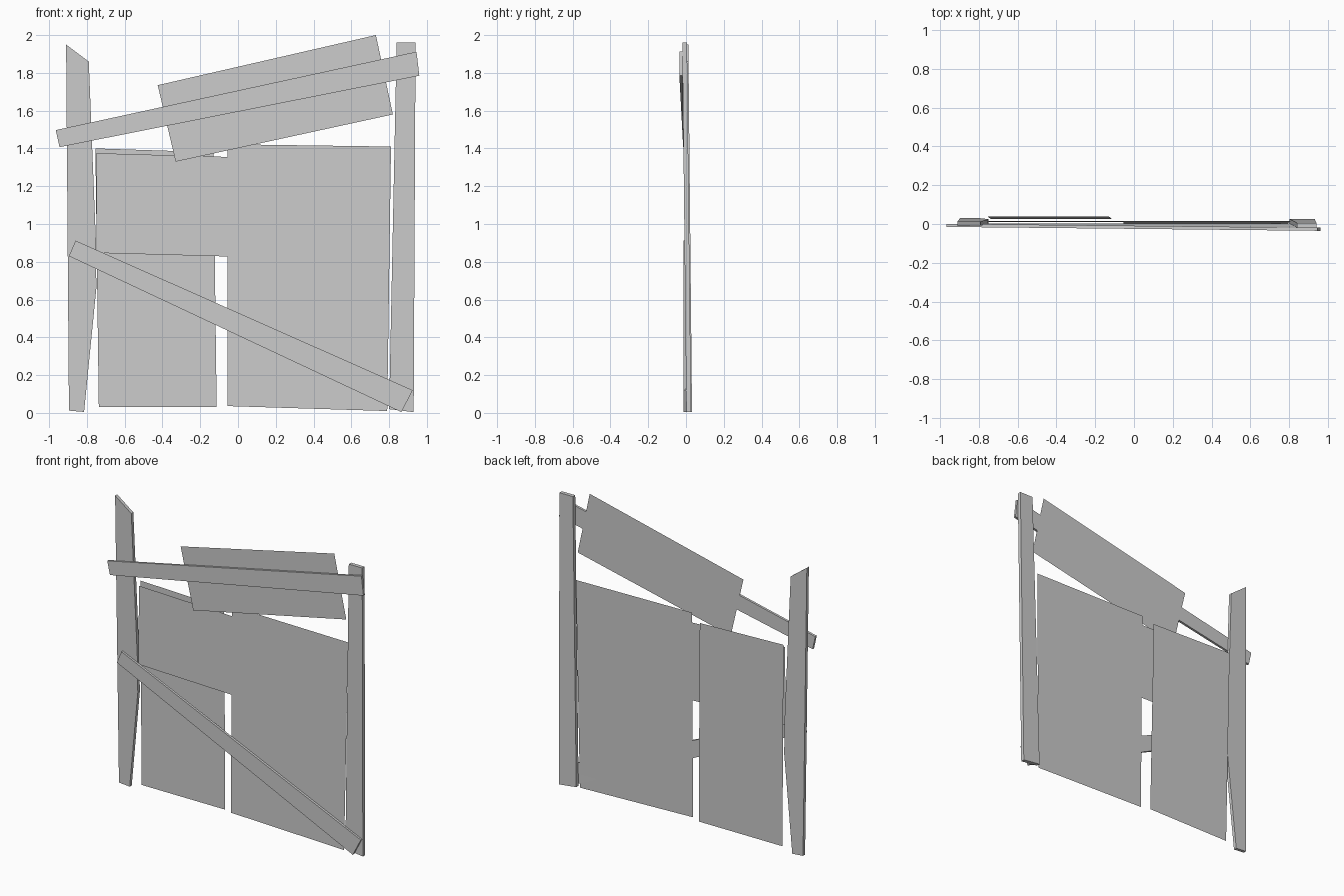
import bpy, bmesh
from mathutils import Vector

if "Cube" in bpy.data.objects:
    bpy.data.objects.remove(bpy.data.objects["Cube"])


def board(name, outline, y_at, thick=0.0):
    """Flat board from an x,z outline; y_at(x, z) gives its leaning front face."""
    bm = bmesh.new()
    front = [bm.verts.new((x, y_at(x, z), z)) for x, z in outline]
    face = bm.faces.new(front)
    if thick:
        ext = bmesh.ops.extrude_face_region(bm, geom=[face], use_keep_orig=True)
        moved = [v for v in ext["geom"] if isinstance(v, bmesh.types.BMVert)]
        bmesh.ops.translate(bm, verts=moved, vec=Vector((0, thick, 0)))
        bmesh.ops.recalc_face_normals(bm, faces=bm.faces)
    mesh = bpy.data.meshes.new(name)
    bm.to_mesh(mesh)
    bm.free()
    obj = bpy.data.objects.new(name, mesh)
    bpy.context.collection.objects.link(obj)
    return obj


# Upright posts, leaning slightly forward at the top
board("left_post",
      [(-0.895, 0.012), (-0.815, 0.005), (-0.75, 0.66), (-0.752, 0.90),
       (-0.79, 1.86), (-0.91, 1.95)],
      lambda x, z: 0.010 - 0.010 * z, 0.022)
board("right_post",
      [(0.80, 0.02), (0.93, 0.004), (0.94, 1.96), (0.84, 1.96)],
      lambda x, z: 0.002 - 0.011 * z, 0.025)

# Thin sheets filling the frame
board("left_sheet",
      [(-0.737, 0.032), (-0.113, 0.032), (-0.13, 1.38), (-0.755, 1.40)],
      lambda x, z: 0.025 + 0.010 * z)
board("main_sheet",
      [(-0.055, 0.036), (0.79, 0.010), (0.81, 1.41), (-0.055, 1.422),
       (-0.055, 1.355), (-0.75, 1.375), (-0.75, 0.847), (-0.055, 0.828)],
      lambda x, z: 0.002 + 0.010 * z)
board("top_sheet",
      [(-0.33, 1.33), (0.82, 1.58), (0.73, 2.0), (-0.425, 1.735)],
      lambda x, z: -0.009 - 0.0105 * x)

# Crossing planks nailed over the front
board("top_plank",
      [(-0.945, 1.407), (0.96, 1.785), (0.945, 1.912), (-0.965, 1.497)],
      lambda x, z: -0.025 - 0.0105 * x, 0.016)
board("diagonal_plank",
      [(-0.895, 0.83), (0.865, 0.004), (0.925, 0.12), (-0.86, 0.912)],
      lambda x, z: -0.013, 0.016)
